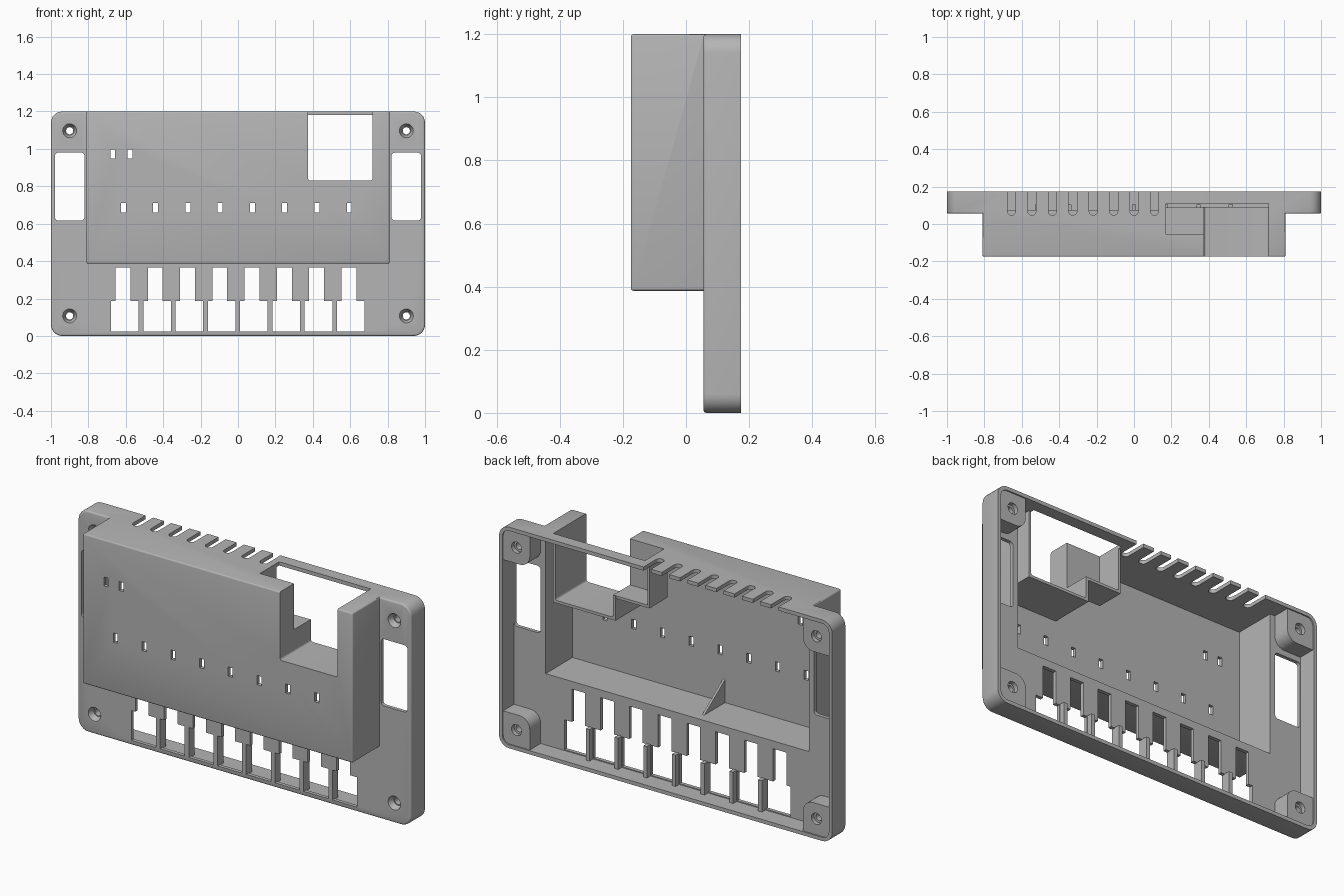
import bpy
import bmesh
from math import cos, sin, pi
from mathutils import Matrix, Vector

cube = bpy.data.objects.get("Cube")
if cube:
    bpy.data.objects.remove(cube, do_unlink=True)

grey = bpy.data.materials.new("grey plastic")
grey.use_nodes = True
GREY = (0.46, 0.46, 0.46, 1)
grey.diffuse_color = GREY
grey.node_tree.nodes["Principled BSDF"].inputs["Base Color"].default_value = GREY


def extrude(bm, pts, d0, d1, axis="y"):
    """Extrude a 2D profile between two depths along an axis."""
    place = {"x": lambda a, b, d: (d, a, b),
             "y": lambda a, b, d: (a, d, b),
             "z": lambda a, b, d: (a, b, d)}[axis]
    near = [bm.verts.new(place(a, b, d0)) for a, b in pts]
    far = [bm.verts.new(place(a, b, d1)) for a, b in pts]
    faces = [bm.faces.new(near), bm.faces.new(far[::-1])]
    n = len(pts)
    for i in range(n):
        j = (i + 1) % n
        faces.append(bm.faces.new((near[j], near[i], far[i], far[j])))
    bmesh.ops.recalc_face_normals(bm, faces=faces)


def prism(bm, a0, a1, b0, b1, d0, d1, radius=lambda ca, cb: 0, axis="y"):
    """Rectangle with a radius for each corner, extruded."""
    pts = []
    for k, (ca, cb) in enumerate(((1, 1), (-1, 1), (-1, -1), (1, -1))):
        r = radius(ca, cb)
        a = (a1 if ca > 0 else a0) - ca * r
        b = (b1 if cb > 0 else b0) - cb * r
        steps = 6 if r else 0
        for s in range(steps + 1):
            t = pi / 2 * (k + s / max(steps, 1))
            pts.append((a + r * cos(t), b + r * sin(t)))
    extrude(bm, pts, d0, d1, axis)


def cone(bm, x, z, y0, y1, r0, r1):
    """Cone or cylinder pointing along y."""
    turn = Matrix.Translation((x, (y0 + y1) / 2, z)) @ Matrix.Rotation(-pi / 2, 4, "X")
    bmesh.ops.create_cone(bm, cap_ends=True, segments=28, radius1=r0, radius2=r1,
                          depth=y1 - y0, matrix=turn)


def finish(bm, name):
    me = bpy.data.meshes.new(name)
    bm.to_mesh(me)
    bm.free()
    me.materials.append(grey)
    ob = bpy.data.objects.new(name, me)
    bpy.context.collection.objects.link(ob)
    return ob


def combine(target, bm, operation):
    """Apply a boolean with a temporary tool shape."""
    tool = finish(bm, "tool")
    mod = target.modifiers.new("combine", "BOOLEAN")
    mod.object, mod.operation, mod.solver = tool, operation, "EXACT"
    mod.use_self = True
    bpy.context.view_layer.objects.active = target
    bpy.ops.object.modifier_apply(modifier=mod.name)
    bpy.data.objects.remove(tool, do_unlink=True)


def soften(bm, keep, width):
    edges = [e for e in bm.edges if keep(e.verts[0].co, e.verts[1].co)]
    bmesh.ops.bevel(bm, geom=edges, offset=width, segments=3, profile=0.5,
                    affect="EDGES")


FRONT, FLANGE, BACK = -0.175, 0.055, 0.175
WALL = 0.02
PITCH = 0.1725

# Mounting flange with round corners
bm = bmesh.new()
prism(bm, -1, 1, 0, 1.2, FLANGE, BACK, lambda a, b: 0.06)
soften(bm, lambda p, q: max(p.y, q.y) < FLANGE + 0.001, 0.01)
case = finish(bm, "enclosure_shell")

# Raised housing
bm = bmesh.new()
prism(bm, -0.81, 0.81, 0.387, 1.2, FRONT, 0.1)
soften(bm, lambda p, q: min(p.y, q.y) < 0, 0.008)
combine(case, bm, "UNION")

# Hollow the flange, then the housing, from the back
bm = bmesh.new()
prism(bm, -1 + WALL, 1 - WALL, WALL, 1.2 - WALL, FLANGE + WALL, 0.3, lambda a, b: 0.04)
combine(case, bm, "DIFFERENCE")
bm = bmesh.new()
prism(bm, -0.81 + WALL, 0.81 - WALL, 0.387 + WALL, 1.2 - WALL, FRONT + WALL, 0.15)
combine(case, bm, "DIFFERENCE")

# Corner screw bosses, ribs between the bottom slots, connector tray
bm = bmesh.new()
for sx in (-1, 1):
    for sz in (-1, 1):
        x0, x1 = sorted((sx * 0.82, sx * 0.995))
        z0, z1 = sorted((0.6 + sz * 0.41, 0.6 + sz * 0.595))
        prism(bm, x0, x1, z0, z1, 0.065, 0.168,
              lambda a, b: 0.06 if a * b == sx * sz else 0)
for i in range(7):
    x = -0.518 + PITCH * i
    prism(bm, x - 0.011, x + 0.011, 0.01, 0.19, 0.065, 0.105)
prism(bm, 0.36, 0.735, 0.815, 1.19, -0.165, 0.09)
combine(case, bm, "UNION")

# Side pocket of the tray and the gusset on the housing floor
bm = bmesh.new()
prism(bm, 0.158, 0.37, 0.935, 1.19, -0.067, 0.088)
extrude(bm, [(-0.165, 0.395), (0.04, 0.395), (-0.165, 0.54)], -0.126, -0.114, "x")
combine(case, bm, "UNION")

# Connector opening through front and top, then the pocket
bm = bmesh.new()
prism(bm, 0.375, 0.72, 0.83, 1.3, -0.3, 0.11, lambda a, b: 0.012 if b < 0 else 0)
combine(case, bm, "DIFFERENCE")
bm = bmesh.new()
prism(bm, 0.17, 0.5, 0.95, 1.3, -0.055, 0.11)
combine(case, bm, "DIFFERENCE")

# Stepped bottom slots, indicator windows and vents
bm = bmesh.new()
for i in range(8):
    x = -0.605 + PITCH * i
    extrude(bm, [(x - 0.074, 0.025), (x + 0.074, 0.025), (x + 0.074, 0.187),
                 (x + 0.03, 0.187), (x + 0.03, 0.365), (x - 0.05, 0.365),
                 (x - 0.05, 0.187), (x - 0.074, 0.187)], 0.03, 0.15)
    w = -0.613 + PITCH * i
    prism(bm, w - 0.013, w + 0.013, 0.66, 0.71, -0.2, -0.12)
    v = -0.655 + 0.1093 * i
    prism(bm, v - 0.022, v + 0.022, 0.047, 0.2, 1.14, 1.25,
          lambda a, b: 0.0215 if b < 0 else 0, "z")
for x in (-0.67, -0.578):
    prism(bm, x - 0.013, x + 0.013, 0.95, 0.998, -0.2, -0.12)

# Side windows
for x in (-0.9, 0.9):
    prism(bm, x - 0.079, x + 0.079, 0.617, 0.98, 0.03, 0.12, lambda a, b: 0.018)
combine(case, bm, "DIFFERENCE")

# Screw holes, countersunk on both sides
for r0, r1, y0, y1 in ((0.019, 0.019, 0, 0.2), (0.038, 0.024, 0.054, 0.085),
                       (0.03, 0.03, 0.145, 0.2)):
    bm = bmesh.new()
    for x in (-0.9, 0.9):
        for z in (0.107, 1.097):
            cone(bm, x, z, y0, y1, r0, r1)
    combine(case, bm, "DIFFERENCE")

# Smooth the fillets, keep real edges crisp
bpy.ops.object.select_all(action="DESELECT")
case.select_set(True)
bpy.context.view_layer.objects.active = case
bpy.ops.object.shade_smooth_by_angle(angle=0.6)
